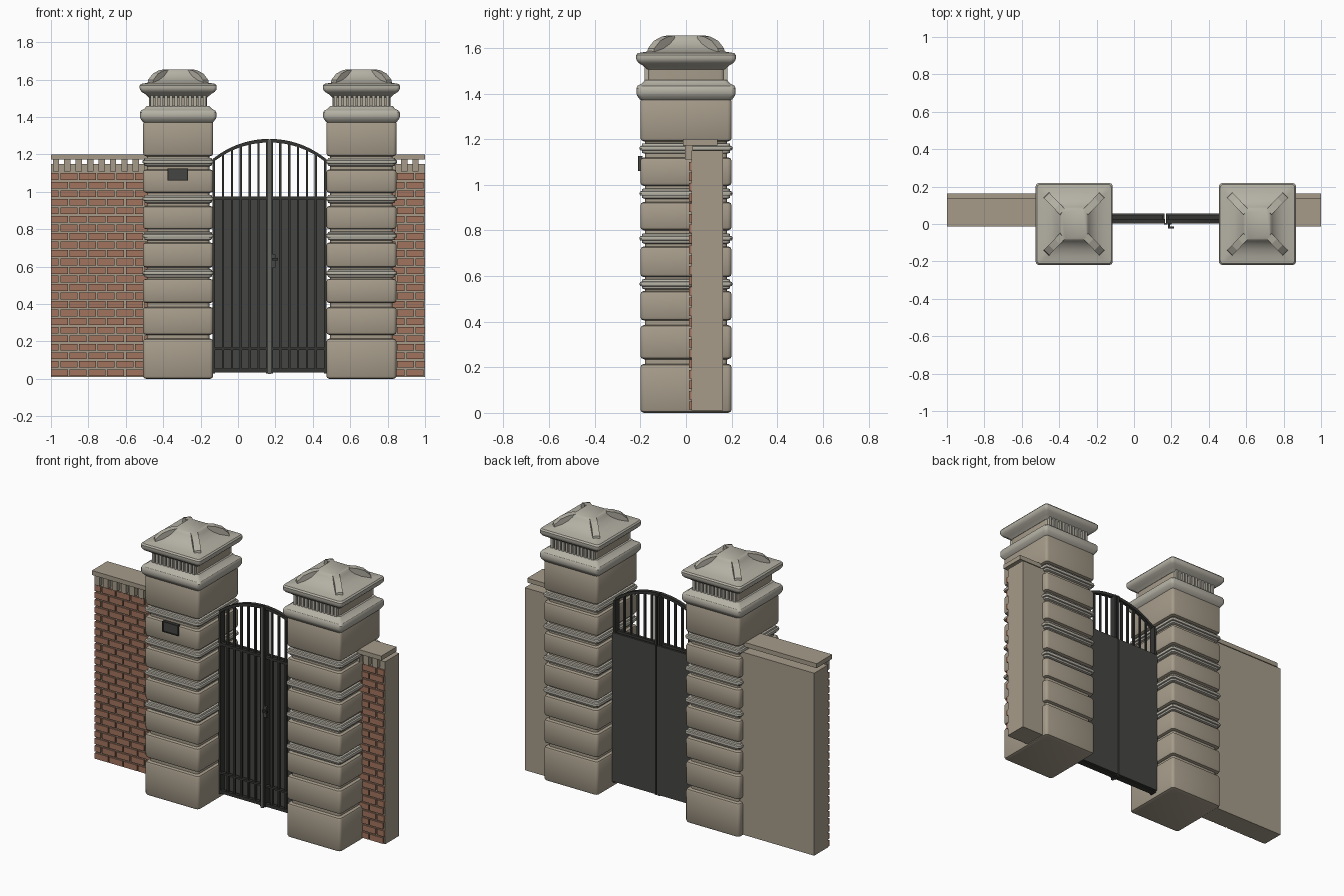
import bpy, bmesh, math
from mathutils import Vector

cube = bpy.data.objects.get("Cube")
if cube:
    bpy.data.objects.remove(cube, do_unlink=True)


def material(name, rgb):
    m = bpy.data.materials.new(name)
    m.use_nodes = True
    m.diffuse_color = (*rgb, 1)
    m.node_tree.nodes["Principled BSDF"].inputs["Base Color"].default_value = (*rgb, 1)
    return m


STONE = material("warm stone", (0.38, 0.33, 0.255))
TRIM = material("pale trim stone", (0.46, 0.44, 0.375))
BRICK = material("red brick", (0.36, 0.175, 0.11))
METAL = material("dark metal", (0.035, 0.036, 0.033))
PANEL = material("gate panel grey", (0.06, 0.062, 0.056))
WORN = material("worn metal", (0.13, 0.13, 0.12))


def finish(name, bm, mat, smooth=False):
    bmesh.ops.recalc_face_normals(bm, faces=bm.faces)
    me = bpy.data.meshes.new(name)
    bm.to_mesh(me)
    bm.free()
    me.materials.append(mat)
    ob = bpy.data.objects.new(name, me)
    bpy.context.collection.objects.link(ob)
    if smooth:
        bpy.ops.object.select_all(action='DESELECT')
        ob.select_set(True)
        bpy.context.view_layer.objects.active = ob
        bpy.ops.object.shade_smooth_by_angle(angle=math.radians(32))
    return ob


def add_box(bm, x, y, z):
    """Add a box given by its (low, high) ranges."""
    geo = bmesh.ops.create_cube(bm, size=1)
    for v in geo["verts"]:
        v.co = Vector([(a + b) / 2 + c * (b - a) for (a, b), c in zip((x, y, z), v.co)])


def boxes(name, ranges, mat):
    bm = bmesh.new()
    for r in ranges:
        add_box(bm, *r)
    return finish(name, bm, mat)


def add_prism(bm, pts, vec):
    """Add a flat outline swept along a vector."""
    vec = Vector(vec)
    low = [bm.verts.new(p) for p in pts]
    high = [bm.verts.new(Vector(p) + vec) for p in pts]
    bm.faces.new(low)
    bm.faces.new(high)
    for i in range(len(pts)):
        j = (i + 1) % len(pts)
        bm.faces.new((low[i], low[j], high[j], high[i]))


# Pillar half sizes
HX, HY = 0.187, 0.2


def loft(name, cx, profile, mat, radius=0.018, segs=3):
    """Stack rounded rectangles: profile holds (offset from pillar face, z)."""
    bm = bmesh.new()
    rings = []
    for off, z in profile:
        ring = []
        for q, (sx, sy) in enumerate(((1, 1), (-1, 1), (-1, -1), (1, -1))):
            for k in range(segs + 1):
                a = math.pi / 2 * (q + k / segs)
                ring.append(bm.verts.new((
                    cx + sx * (HX + off - radius) + radius * math.cos(a),
                    sy * (HY + off - radius) + radius * math.sin(a), z)))
        rings.append(ring)
    for a, b in zip(rings, rings[1:]):
        for i in range(len(a)):
            j = (i + 1) % len(a)
            bm.faces.new((a[i], a[j], b[j], b[i]))
    bm.faces.new(rings[0])
    bm.faces.new(rings[-1])
    return finish(name, bm, mat, True)


BLOCKS = [(0, 0.215), (0.235, 0.385), (0.405, 0.535), (0.595, 0.73),
          (0.8, 0.925), (0.995, 1.12), (1.19, 1.38)]
BANDS = [0.565, 0.765, 0.962, 1.16]
CORNICE = [(-0.01, 1.365), (0.003, 1.375), (0.014, 1.39), (0.018, 1.4), (0.018, 1.423),
           (0.012, 1.434), (-0.008, 1.445), (-0.02, 1.46)]
CAP = [(-0.03, 1.505), (-0.012, 1.522), (0.008, 1.534), (0.017, 1.546), (0.019, 1.556),
       (0.019, 1.568), (0.012, 1.577), (-0.03, 1.584), (-0.065, 1.598),
       (-0.092, 1.618), (-0.108, 1.638), (-0.115, 1.65), (-0.122, 1.655)]
RIB = [(0.15, 1.575), (0.147, 1.598), (0.122, 1.631), (0.09, 1.649),
       (0.062, 1.655), (0.05, 1.575)]


def pillar(side, cx):
    loft(side + "_pillar_core", cx, [(-0.02, 0.1), (-0.02, 1.4)], STONE)
    # Rusticated blocks with softened edges
    for i, (a, b) in enumerate(BLOCKS):
        loft(f"{side}_pillar_block_{i + 1}", cx,
             [(-0.016, a), (-0.004, a + 0.005), (0, a + 0.015),
              (0, b - 0.015), (-0.004, b - 0.005), (-0.016, b)], STONE)
    # Moulded bands
    for i, z in enumerate(BANDS):
        loft(f"{side}_pillar_band_{i + 1}", cx,
             [(-0.02, z - 0.024), (-0.008, z - 0.02), (-0.006, z - 0.01), (0.002, z - 0.008),
              (0.004, z), (0.002, z + 0.008), (-0.006, z + 0.011),
              (-0.008, z + 0.02), (-0.02, z + 0.022)], TRIM)
    # Cornice, neck with fluting on front and back, cap
    loft(side + "_cornice", cx, CORNICE, TRIM)
    loft(side + "_neck", cx, [(-0.032, 1.44), (-0.032, 1.52)], STONE)
    flutes = []
    for s in (-1, 1):
        for i in range(12):
            x = cx - 0.14 + i * 0.28 / 11
            flutes.append(((x - 0.008, x + 0.008), (s * 0.172 - 0.01, s * 0.172 + 0.01),
                           (1.45, 1.518)))
    boxes(side + "_neck_flutes", flutes, TRIM)
    loft(side + "_cap", cx, CAP, TRIM)
    # Four corner ribs over the cap
    bm = bmesh.new()
    for sx in (-1, 1):
        for sy in (-1, 1):
            across = Vector((-sy, sx, 0)).normalized() * 0.04
            pts = [Vector((cx + sx * r, sy * r * 1.04, z)) - across / 2 for r, z in RIB]
            add_prism(bm, pts, across)
    finish(side + "_cap_ribs", bm, TRIM)


pillar("right", -0.32)
pillar("left", 0.66)


def wall(side, x0, x1):
    boxes(side + "_wall", [((x0, x1), (0.024, 0.163), (0.01, 1.15))], STONE)
    boxes(side + "_coping", [((x0, x1), (-0.014, 0.138), (1.172, 1.2))], STONE)
    # Brick facing in running bond
    bricks, pitch, length = [], 0.0456, 0.1
    for row in range(24):
        z = 0.014 + row * pitch
        x = x0 - (length / 2 if row % 2 else 0)
        while x < x1:
            a, b = max(x, x0), min(x + length - 0.009, x1)
            if b - a > 0.01:
                bricks.append(((a, b), (0.014, 0.026), (z, z + pitch - 0.009)))
            x += length
    boxes(side + "_wall_bricks", bricks, BRICK)
    # Dentils under the coping
    dentils, x = [], x0 + 0.01
    while x + 0.034 < x1:
        dentils.append(((x, x + 0.034), (-0.004, 0.03), (1.11, 1.175)))
        x += 0.061
    boxes(side + "_wall_dentils", dentils, STONE)


wall("right", -1, -0.46)
wall("left", 0.8, 1)

# Gate leaves, mirrored about the meeting line
GX, SPAN, R = 0.168, 0.305, 0.481


def arch(d):
    return 1.283 - R + math.sqrt(R * R - d * d)


for side, s in (("right", -1), ("left", 1)):
    def xr(a, b):
        return tuple(sorted((GX + s * a, GX + s * b)))

    boxes(side + "_gate_panel", [(xr(0.004, SPAN), (0.043, 0.055), (0.04, 0.97))], PANEL)
    boxes(side + "_gate_stiles",
          [(xr(0.004, 0.018), (0.003, 0.045), (0.03, arch(0.01) - 0.01)),
           (xr(SPAN - 0.014, SPAN), (0.003, 0.045), (0.03, arch(SPAN) - 0.005))], METAL)
    bars = [0.058 + i * 0.0475 for i in range(5)]
    boxes(side + "_gate_bars",
          [(xr(d - 0.006, d + 0.006), (0.008, 0.02), (0.04, arch(d) - 0.008)) for d in bars], METAL)
    boxes(side + "_gate_rails",
          [(xr(0.004, SPAN), (0.005, 0.024), (z, z + h))
           for z, h in ((0.035, 0.02), (0.155, 0.012), (0.958, 0.016))]
          + [(xr(0.004, SPAN), (0.02, 0.045), (0.035, 0.045))], METAL)
    bm = bmesh.new()
    steps = [0.002 + (SPAN - 0.002) * i / 14 for i in range(15)]
    outline = [(GX + s * d, 0.004, arch(d)) for d in steps]
    outline += [(GX + s * d, 0.004, arch(d) - 0.019) for d in reversed(steps)]
    add_prism(bm, outline, (0, 0.022, 0))
    finish(side + "_gate_arch", bm, METAL)

# Cover strip, lock and handle where the leaves meet
boxes("gate_cover_strip", [((GX - 0.008, GX + 0.008), (-0.004, 0.006), (0.025, 1.28))], WORN)
boxes("gate_lock_plate", [((GX + 0.01, GX + 0.032), (-0.004, 0.01), (0.595, 0.665))], PANEL)
boxes("gate_handle", [((GX + 0.015, GX + 0.025), (-0.02, 0), (0.635, 0.645)),
                      ((GX + 0.013, GX + 0.045), (-0.024, -0.014), (0.634, 0.646))], METAL)

# Blank door plate with a raised rim
PX0, PX1, PZ0, PZ1, T = -0.376, -0.268, 1.06, 1.126, 0.006
boxes("door_plate", [((PX0, PX1), (-0.207, -0.19), (PZ0, PZ1))], PANEL)
boxes("door_plate_rim",
      [((PX0, PX1), (-0.211, -0.195), (z, z + T)) for z in (PZ0, PZ1 - T)]
      + [((x, x + T), (-0.211, -0.195), (PZ0, PZ1)) for x in (PX0, PX1 - T)], METAL)
